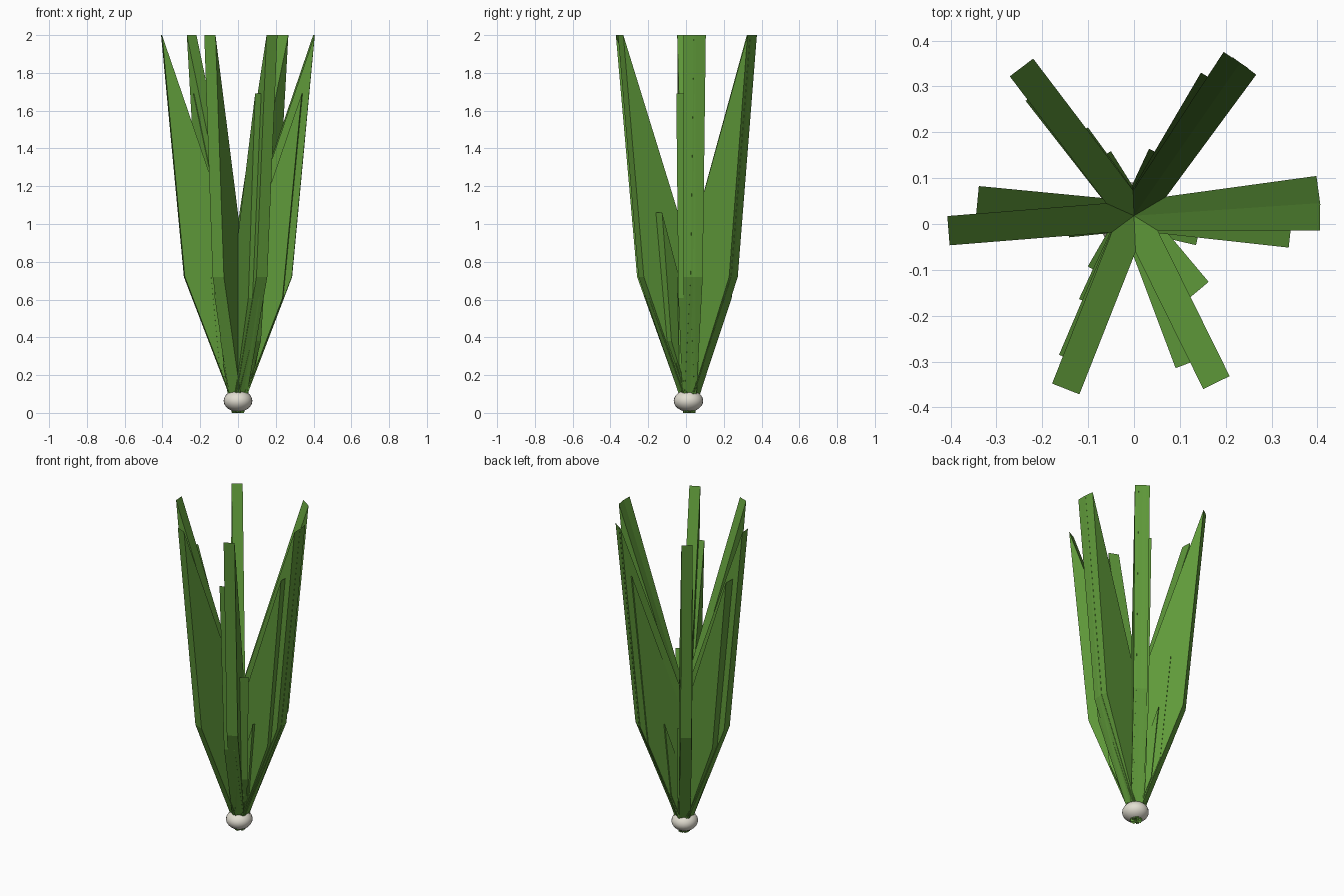
import bpy, bmesh, math
from mathutils import Matrix

if "Cube" in bpy.data.objects:
    bpy.data.objects.remove(bpy.data.objects["Cube"])

def material(name, rgb):
    m = bpy.data.materials.new(name)
    m.diffuse_color = (*rgb, 1)
    m.use_nodes = True
    m.node_tree.nodes["Principled BSDF"].inputs["Base Color"].default_value = m.diffuse_color
    return m

green = material("leaf green", (0.115, 0.32, 0.042))
white = material("bulb white", (0.76, 0.73, 0.64))

CENTRE_Y = 0.018
WIDTH = 0.064
# Side outline of a leaf: distance from the stem, height
OUTLINE = [(0.008, 0), (0.285, 0.72), (0.406, 2.0), (0, 0.82)]

def leaf(name, angle, scale):
    """Flat-sided blade: the outline extruded across its width, turned to its angle."""
    bm = bmesh.new()
    face = bm.faces.new([bm.verts.new((r * scale, -WIDTH / 2, z * scale)) for r, z in OUTLINE])
    ext = bmesh.ops.extrude_face_region(bm, geom=[face])
    bmesh.ops.translate(bm, vec=(0, WIDTH, 0),
                        verts=[v for v in ext["geom"] if isinstance(v, bmesh.types.BMVert)])
    bmesh.ops.recalc_face_normals(bm, faces=bm.faces)
    bm.transform(Matrix.Translation((0, CENTRE_Y, 0)) @ Matrix.Rotation(math.radians(angle), 4, 'Z'))
    me = bpy.data.meshes.new(name)
    bm.to_mesh(me)
    bm.free()
    me.materials.append(green)
    bpy.context.collection.objects.link(bpy.data.objects.new(name, me))

# Whorls of leaves, from tall outer ones to short inner ones
WHORLS = [
    ("tall_leaf", 1.0, [0, 7.8, 53.6, 56.8, 127.2, 184.6, 248.5, 296.3]),
    ("medium_leaf", 0.845, [-6.3, 59.6, 128, 174.5, 247, 290.6]),
    ("short_leaf", 0.53, [2, 56, 126, 182, 245, 310]),
    ("small_leaf", 0.36, [-13, 65, 122, 186, 240, 302]),
]
for name, scale, angles in WHORLS:
    for i, a in enumerate(angles):
        leaf(f"{name}_{i + 1}", a, scale)

# Round white bulb at the base
bpy.ops.mesh.primitive_uv_sphere_add(segments=24, ring_count=12, radius=1, location=(0, 0.013, 0.064))
bulb = bpy.context.object
bulb.name = "bulb"
bulb.scale = (0.076, 0.078, 0.058)
bulb.data.materials.append(white)
bpy.ops.object.shade_smooth()
